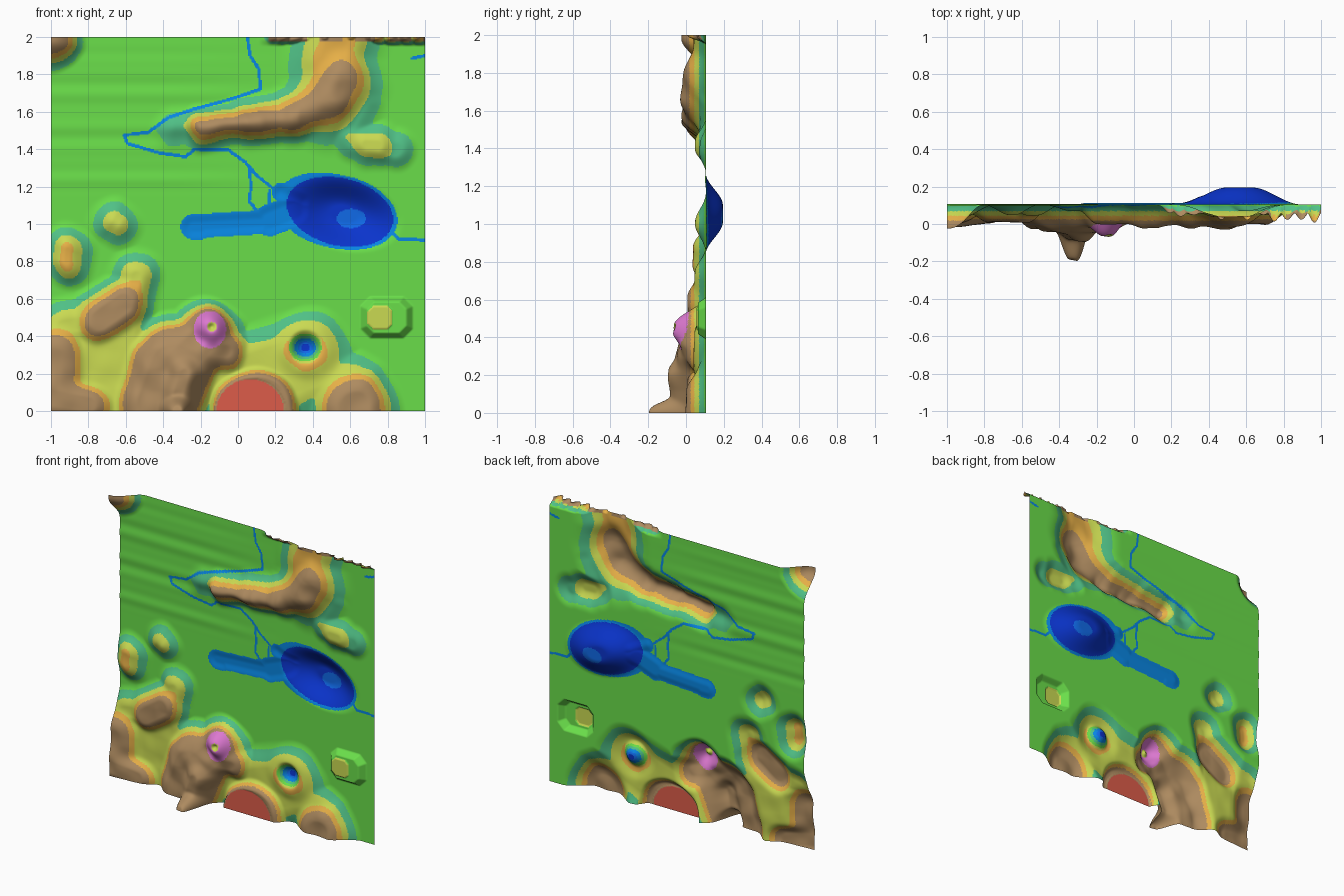
import bpy, bmesh, math
from mathutils import Vector, noise

if "Cube" in bpy.data.objects:
    bpy.data.objects.remove(bpy.data.objects["Cube"])

BASE_Y = 0.105      # depth of the flat plain; higher ground comes toward -y
N = 330             # grid cells per side

# ---- flat colours ----
COLOURS = [("grass green", (106, 222, 74)), ("foothill teal", (80, 192, 134)),
           ("olive", (202, 218, 82)), ("ochre", (234, 178, 72)),
           ("rock brown", (174, 139, 96)), ("summit pink", (220, 120, 208)),
           ("lava red", (220, 92, 74)), ("shallow water", (8, 134, 226)),
           ("deep water", (10, 52, 204)), ("bright water", (16, 108, 236))]
GREEN, TEAL, OLIVE, OCHRE, BROWN, PINK, RED, WATER, DEEP, BRIGHT = range(10)


def linear(c):
    c /= 255
    return c / 12.92 if c <= 0.04045 else ((c + 0.055) / 1.055) ** 2.4


# ---- hills as soft capsules: x1, z1, x2, z2, core radius, outer radius, height ----
NORTH = [(-.20, 1.51, .10, 1.545, .0, .155, .106), (.05, 1.545, .32, 1.58, .0, .18, .108),
         (.30, 1.58, .50, 1.66, .0, .21, .112), (.47, 1.65, .55, 1.78, .0, .31, .116),
         (.50, 1.85, .54, 2.0, .06, .32, .066), (-.34, 1.51, -.15, 1.51, .0, .15, .032),
         (.69, 1.42, .75, 1.42, .02, .16, .054), (.62, 1.44, .84, 1.40, .03, .14, .032),
         (.60, 1.48, .66, 1.65, .02, .16, .030)]
WEST = [(-.90, .86, -.91, .80, .01, .17, .068), (-.64, .99, -.67, 1.01, .0, .15, .056),
        (-.74, .49, -.62, .57, .05, .21, .094), (-.58, .60, -.55, .72, .02, .18, .060),
        (-1.0, .0, -1.0, .28, .05, .30, .105), (-.98, .08, -.80, .03, .04, .2, .100),
        (-.68, .05, -.68, .42, .12, .29, .046), (-.93, .45, -.85, .47, .03, .18, .052)]
SOUTH = [(-.42, .04, -.34, .24, .11, .31, .135), (-.32, .24, -.17, .38, .07, .24, .115),
         (-.15, .32, -.06, .32, .03, .17, .098), (-.45, .27, -.40, .30, .04, .20, .090),
         (-.15, .44, -.15, .44, .015, .17, .165), (-.325, .0, -.325, .0, .02, .13, .285),
         (-.33, .03, -.29, .20, .02, .16, .175), (.08, .0, .09, .0, .18, .27, .095),
         (.05, .14, .35, .25, .14, .32, .045), (.62, .0, .62, .02, .08, .28, .105),
         (.37, .33, .37, .33, .10, .25, .059), (.60, .16, .65, .13, .05, .19, .046)]
CORNER = [(-1.0, 2.0, -1.0, 2.0, .02, .20, .13)]
# last value: how concave the foot of the slopes is
HILLS = ([(*h, 1.5) for h in NORTH] + [(*h, 1.25) for h in WEST]
         + [(*h, 1.0) for h in SOUTH + CORNER])

# ---- rivers: painted centre lines ----
RIVERS = [[(.05, 2), (.065, 1.9), (.11, 1.83), (.12, 1.72), (-.03, 1.67), (-.25, 1.61),
           (-.37, 1.57), (-.48, 1.49), (-.61, 1.475), (-.59, 1.43), (-.42, 1.38), (-.28, 1.36),
           (-.23, 1.40), (-.05, 1.395), (.04, 1.33), (.10, 1.26), (.20, 1.18)],
          [(.06, 1.31), (.07, 1.2), (.06, 1.12), (.12, 1.05)],
          [(.17, 1.18), (.16, 1.05)],
          [(.80, .98), (.86, .92), (.93, .92), (1, .91)],
          [(.93, 1.885), (1, 1.90)]]
REACHES = [(*a, *b) for r in RIVERS for a, b in zip(r, r[1:])]


def clamp(t):
    return max(0.0, min(1.0, t))


def smooth(t):
    t = clamp(t)
    return t * t * (3 - 2 * t)


def seg_dist(x, z, x1, z1, x2, z2):
    dx, dz = x2 - x1, z2 - z1
    k = dx * dx + dz * dz
    t = clamp(((x - x1) * dx + (z - z1) * dz) / k) if k else 0
    return math.hypot(x - x1 - t * dx, z - z1 - t * dz)


def lake(x, z):
    """Normalised distance from the middle of the tilted lake; 1 is the shore of the deep part."""
    c, s = math.cos(-.24), math.sin(-.24)
    dx, dz = x - .545, z - 1.065
    return math.hypot((dx * c + dz * s) / .29, (-dx * s + dz * c) / .18)


def arm(x, z):
    """Shallow western arm with its mouth, signed distance to its shore."""
    return min(seg_dist(x, z, -.24, .985, -.20, .985) - .068,
               seg_dist(x, z, -.20, .99, .14, 1.01) - .064,
               seg_dist(x, z, .17, 1.02, .30, 1.07) - .085,
               seg_dist(x, z, .23, 1.17, .34, 1.12) - .05)


def fort(x, z):
    return max(abs(x - .795) / .14, abs(z - .50) / .11,
               (abs(x - .795) + abs(z - .50)) / .20)


def fort_top(x, z):
    return max(abs(x - .758) / .066, abs(z - .50) / .062, (abs(x - .758) + abs(z - .5)) / .1) < 1


def elevation(x, z):
    # gently wobble the outlines, then blend hills with a soft maximum
    w = noise.noise_vector(Vector((x * 5, z * 5, 1.7))) * .018
    hx, hz = x + w.x, z + w.y
    total = 0
    for x1, z1, x2, z2, core, r, h, foot in HILLS:
        if (min(x1, x2) - r < hx < max(x1, x2) + r) and (min(z1, z2) - r < hz < max(z1, z2) + r):
            d = seg_dist(hx, hz, x1, z1, x2, z2)
            if d < r:
                total += (h * smooth((r - d) / (r - core)) ** foot) ** 4
    e = total ** .25
    e *= 1 + .10 * noise.noise(Vector((x * 9, z * 9, 4)))
    # level lava shelf
    if z < .25 and math.hypot((x - .065) / .19, z / .175) < 1:
        e = .092
    # crater pond and summit crater
    e -= .058 * smooth((.10 - math.hypot(x - .36, z - .34)) / .085)
    e -= .02 * smooth((.03 - math.hypot(x + .14, z - .45)) / .03)
    # ragged northern rim
    if z > 1.9 and x > .1:
        rough = abs(noise.noise(Vector((x * 14, z * 5, 9))))
        e = max(e, (.045 + .08 * rough) * smooth((z - 1.95) / .045) * smooth((x - .1) / .15))
    # square raised fort with a small top block
    e = max(e, .042 * clamp((1 - fort(x, z)) / .25))
    if fort_top(x, z):
        e = max(e, .05)
    # lake bed and its shallow arm
    e -= .09 * smooth((1.14 - lake(x - .02, z + .01)) / .9)
    e -= .007 * smooth(-arm(x, z) / .05)
    # low swells running across the north-western plain
    fade = smooth((z - 1.12) / .15) * smooth((2.0 - z) / .15) * smooth((.35 - x) / .8)
    e += fade * (.002 + .002 * math.sin(z * 42) + .001 * math.sin(z * 67 + 1))
    return e


def colour(x, z, e):
    # special painted places first
    if z < .2 and math.hypot((x - .065) / .18, z / .17) < 1:
        return RED
    pond = math.hypot((x - .36) / 1.15, z - .34)
    if pond < .05:
        return DEEP if pond < .02 else BRIGHT if pond < .034 else WATER
    if pond < .075:
        return TEAL if pond < .062 else GREEN
    if math.hypot(x + .14, z - .45) < .026:
        return OLIVE
    if math.hypot((x + .15) / .087, (z - .435) / .10) < 1:
        return PINK
    if fort_top(x, z):
        return OLIVE
    if fort(x, z) < 1.05:
        return GREEN
    q = lake(x, z)
    if q < 1.2:
        if math.hypot((x - .605) / .078, (z - 1.03) / .052) < 1:
            return BRIGHT
        if q < 1:
            return DEEP
        if q < 1.08 + .12 * smooth((.6 - x) / .4):
            return WATER
    if arm(x, z) < 0:
        return WATER
    for s in REACHES:
        if seg_dist(x, z, *s) < .0085:
            return WATER
    if z > 1.975 and x > .15 and noise.noise(Vector((x * 11, 3, 2))) > -.12:
        return BROWN
    # everything else follows height bands
    north = z > 1.2
    for limit, c in ((.087 if north else .080, BROWN), (.061, OCHRE),
                     (.036, OLIVE), (.009, TEAL)):
        if e > limit:
            return c
    return GREEN


# ---- terrain relief sheet ----
bm = bmesh.new()
rows = []
for j in range(N + 1):
    z = 2 * j / N
    row = []
    for i in range(N + 1):
        x = -1 + 2 * i / N
        row.append(bm.verts.new((x, BASE_Y - elevation(x, z), z)))
    rows.append(row)
for j in range(N):
    for i in range(N):
        f = bm.faces.new((rows[j][i], rows[j][i + 1], rows[j + 1][i + 1], rows[j + 1][i]))
        c = f.calc_center_median()
        f.material_index = colour(c.x, c.z, BASE_Y - c.y)
        f.smooth = True
mesh = bpy.data.meshes.new("terrain_relief")
bm.to_mesh(mesh)
bm.free()
for name, rgb in COLOURS:
    m = bpy.data.materials.new(name)
    m.diffuse_color = (*[linear(v) for v in rgb], 1)
    m.use_nodes = True
    m.node_tree.nodes["Principled BSDF"].inputs["Base Color"].default_value = m.diffuse_color
    mesh.materials.append(m)
terrain = bpy.data.objects.new("terrain_relief", mesh)
bpy.context.collection.objects.link(terrain)
